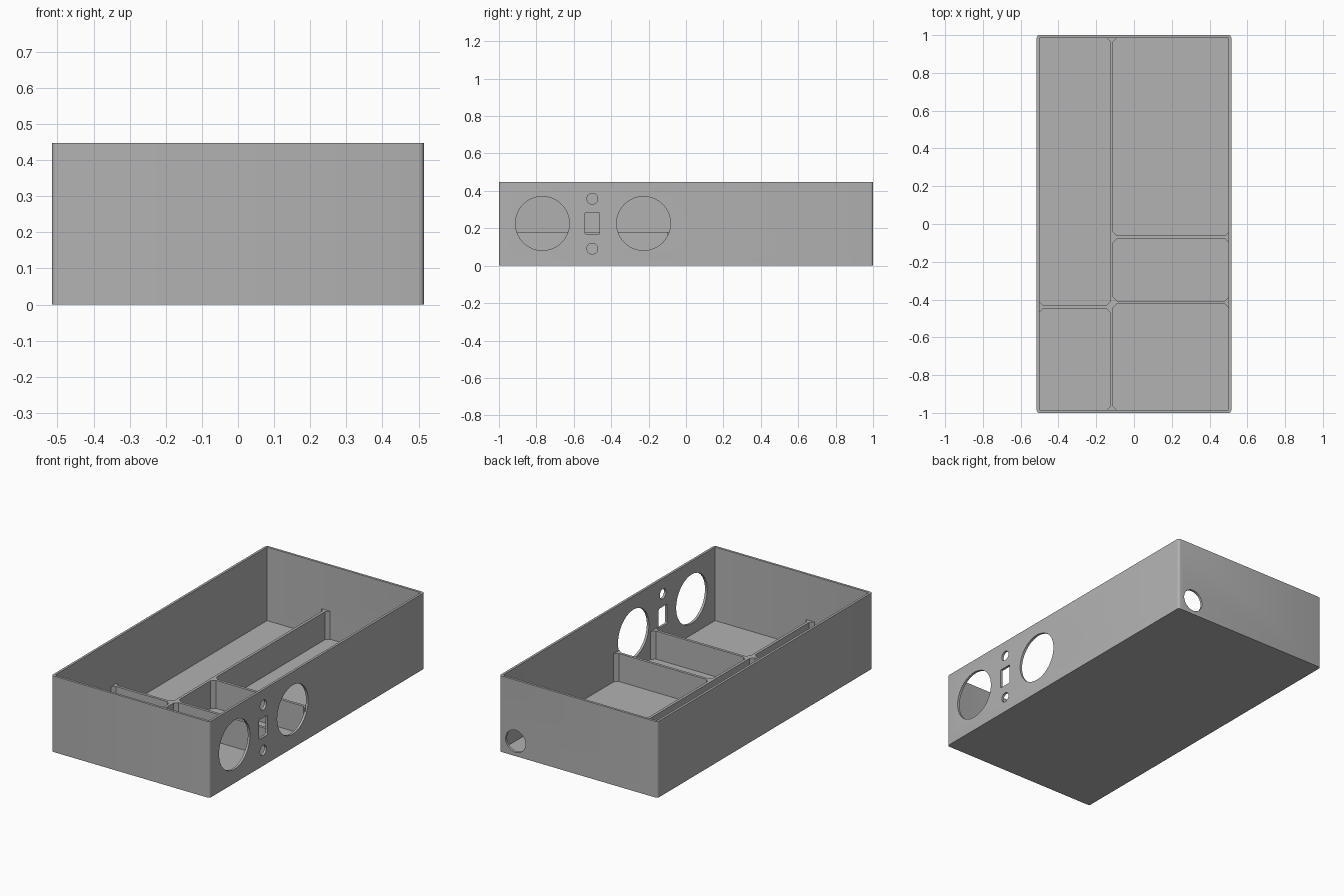
import bpy
import bmesh
from math import sin, cos, pi
from mathutils import Vector

old = bpy.data.objects.get("Cube")
if old:
    bpy.data.objects.remove(old, do_unlink=True)

# Overall sizes
HALF_X, HALF_Y, HEIGHT = 0.515, 1.0, 0.448
WALL, FLOOR = 0.014, 0.015
DIVIDER_TOP, DIVIDER_WIDTH, FLARE = 0.18, 0.016, 0.02
INNER_X, INNER_Y = HALF_X - WALL, HALF_Y - WALL

grey = bpy.data.materials.new("plain grey")
grey.use_nodes = True
grey.diffuse_color = (0.445, 0.445, 0.445, 1)
grey.node_tree.nodes["Principled BSDF"].inputs["Base Color"].default_value = grey.diffuse_color


def rounded(cu, cv, hu, hv, r, steps=4):
    """Outline of a rounded rectangle; a circle when r equals both half sizes."""
    points = []
    for corner, (su, sv) in enumerate([(1, 1), (-1, 1), (-1, -1), (1, -1)]):
        for i in range(steps + 1):
            a = (corner + i / steps) * pi / 2
            points.append((cu + su * (hu - r) + r * cos(a),
                           cv + sv * (hv - r) + r * sin(a)))
    return points


def prism(name, outline, low, high, axis="Z"):
    """Extrude a flat outline between two positions along an axis."""
    place = {"X": lambda u, v, w: (w, u, v),
             "Y": lambda u, v, w: (u, w, v),
             "Z": lambda u, v, w: (u, v, w)}[axis]
    bm = bmesh.new()
    face = bm.faces.new([bm.verts.new(place(u, v, low)) for u, v in outline])
    new = bmesh.ops.extrude_face_region(bm, geom=[face])["geom"]
    bmesh.ops.translate(bm, vec=Vector(place(0, 0, high - low)),
                        verts=[g for g in new if isinstance(g, bmesh.types.BMVert)])
    bmesh.ops.remove_doubles(bm, verts=bm.verts, dist=1e-5)
    bmesh.ops.recalc_face_normals(bm, faces=bm.faces)
    mesh = bpy.data.meshes.new(name)
    bm.to_mesh(mesh)
    bm.free()
    mesh.materials.append(grey)
    obj = bpy.data.objects.new(name, mesh)
    bpy.context.collection.objects.link(obj)
    return obj


def cut(target, cutter):
    """Subtract a cutter and remove it."""
    cutter.hide_render = True
    mod = target.modifiers.new("cut", "BOOLEAN")
    mod.operation, mod.solver, mod.object = "DIFFERENCE", "EXACT", cutter
    bpy.context.view_layer.objects.active = target
    bpy.ops.object.modifier_apply(modifier=mod.name)
    bpy.data.objects.remove(cutter, do_unlink=True)


def divider(name, start, end, sink=0.005):
    """Low wall whose ends flare out and sink slightly into their neighbours."""
    a, b = Vector(start), Vector(end)
    along = (b - a).normalized()
    side = Vector((-along.y, along.x))
    thin = DIVIDER_WIDTH / 2
    wide = thin + FLARE
    length = (b - a).length
    half = [(-sink, wide), (0, wide), (FLARE, thin),
            (length - FLARE, thin), (length, wide), (length + sink, wide)]
    loop = half + [(t, -w) for t, w in reversed(half)]
    outline = [tuple(a + along * t + side * w) for t, w in loop]
    prism(name, outline, FLOOR - sink, DIVIDER_TOP)


# Open tray
tray = prism("tray", rounded(0, 0, HALF_X, HALF_Y, 0.014), 0, HEIGHT)
cut(tray, prism("cavity_cutter", rounded(0, 0, INNER_X, INNER_Y, 0.004), FLOOR, HEIGHT + 0.1))


def side_hole(y, z, hy, hz, r, steps=16):
    cut(tray, prism("side_cutter", rounded(y, z, hy, hz, r, steps),
                    HALF_X - 0.1, HALF_X + 0.1, "X"))


# Two large round openings, two small ones and a slot in the side wall
for y in (-0.768, -0.227):
    side_hole(y, 0.226, 0.144, 0.144, 0.144)
for z in (0.358, 0.091):
    side_hole(-0.501, z, 0.029, 0.029, 0.029, 8)
side_hole(-0.501, 0.226, 0.039, 0.057, 0.006, 4)

# Cable hole in the back wall
cut(tray, prism("back_cutter", rounded(0.41, 0.088, 0.065, 0.065, 0.065, 12),
                HALF_Y - 0.1, HALF_Y + 0.1, "Y"))

# Dividers
SPINE_X = -0.118
divider("long_divider", (SPINE_X, -INNER_Y), (SPINE_X, INNER_Y))
edge = DIVIDER_WIDTH / 2
for name, y in (("middle_divider", -0.07), ("front_divider", -0.415)):
    divider(name, (SPINE_X + edge, y), (INNER_X, y))
divider("side_divider", (-INNER_X, -0.439), (SPINE_X - edge, -0.439))

# Smooth the rounded corners and hole walls
bpy.ops.object.select_all(action="DESELECT")
tray.select_set(True)
bpy.context.view_layer.objects.active = tray
bpy.ops.object.shade_smooth_by_angle(angle=pi / 6)
